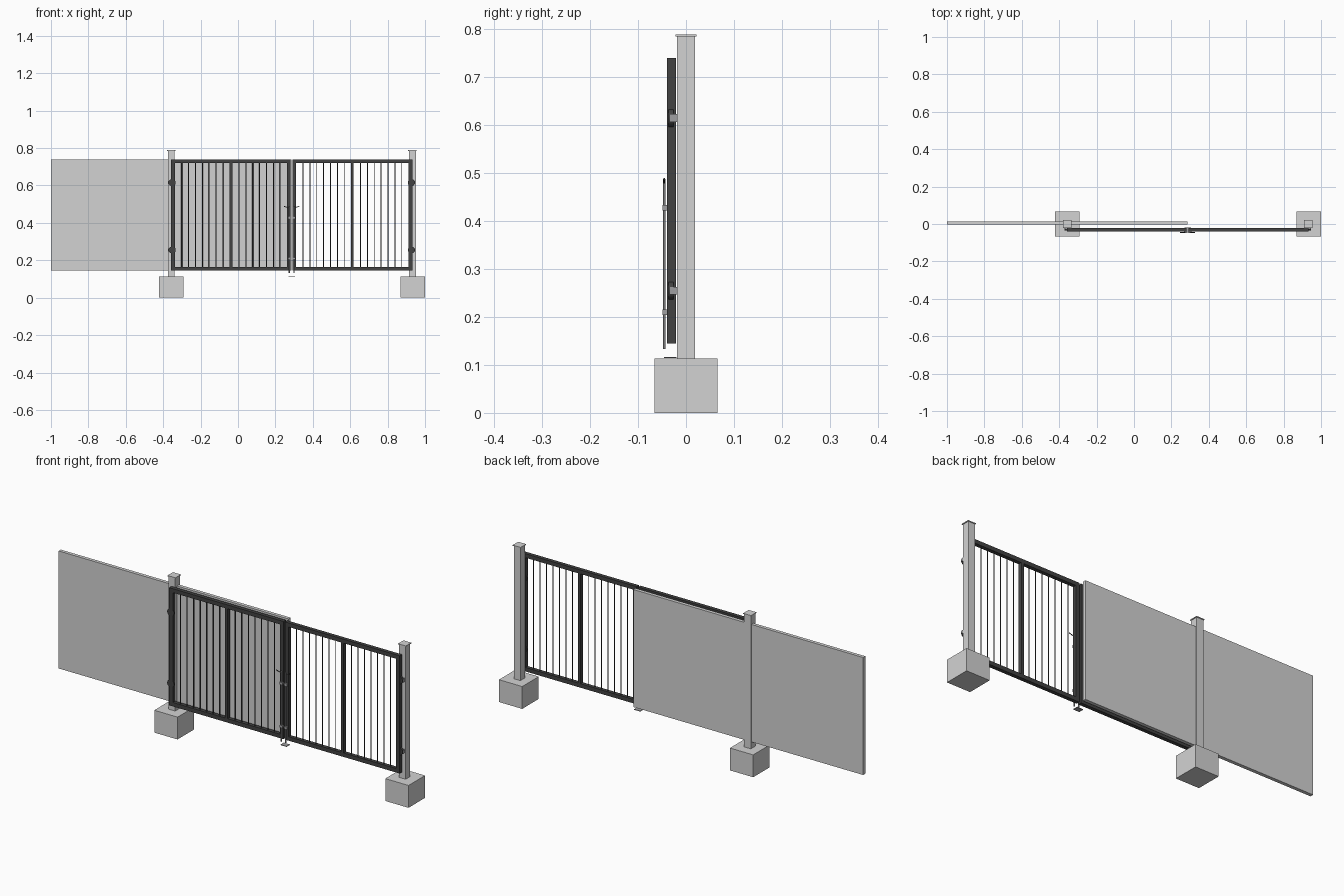
import bpy
import bmesh
from mathutils import Matrix, Vector

if "Cube" in bpy.data.objects:
    bpy.data.objects.remove(bpy.data.objects["Cube"], do_unlink=True)


def material(name, rgb):
    mat = bpy.data.materials.new(name)
    mat.use_nodes = True
    mat.diffuse_color = (*rgb, 1)
    mat.node_tree.nodes["Principled BSDF"].inputs["Base Color"].default_value = (*rgb, 1)
    return mat


GREY = material("pale grey", (0.65, 0.65, 0.65))
DARK = material("dark steel", (0.055, 0.055, 0.055))
STEEL = material("bolt steel", (0.35, 0.35, 0.36))


def finish(name, bm, mat):
    mesh = bpy.data.meshes.new(name)
    bm.to_mesh(mesh)
    bm.free()
    mesh.materials.append(mat)
    obj = bpy.data.objects.new(name, mesh)
    bpy.context.collection.objects.link(obj)
    return obj


def add_box(bm, x, y, z):
    """Box spanning the (min, max) pairs."""
    size = Matrix.Diagonal((x[1] - x[0], y[1] - y[0], z[1] - z[0], 1))
    centre = Vector((sum(x) / 2, sum(y) / 2, sum(z) / 2))
    bmesh.ops.create_cube(bm, size=1, matrix=Matrix.Translation(centre) @ size)


def box(name, mat, x, y, z):
    bm = bmesh.new()
    add_box(bm, x, y, z)
    return finish(name, bm, mat)


def around(c, half):
    return (c - half, c + half)


def add_rod(bm, start, end, radius, sides=12):
    a, b = Vector(start), Vector(end)
    turn = (b - a).to_track_quat('Z', 'Y').to_matrix().to_4x4()
    bmesh.ops.create_cone(bm, cap_ends=True, segments=sides, radius1=radius, radius2=radius,
                          depth=(b - a).length, matrix=Matrix.Translation((a + b) / 2) @ turn)


def smooth(obj):
    for o in bpy.context.selected_objects:
        o.select_set(False)
    obj.select_set(True)
    bpy.context.view_layer.objects.active = obj
    bpy.ops.object.shade_smooth_by_angle()


LOW, HIGH, TUBE, GATE_Y = 0.145, 0.74, 0.02, -0.03
DEPTH = around(GATE_Y, 0.0095)

# Backing panel
box("backing_panel", GREY, (-1, 0.285), (-0.004, 0.0135), (0.146, 0.74))

# Posts with caps, on concrete footings
for side, x, foot_x in (("right", -0.357, -0.357), ("left", 0.932, 0.935)):
    box(side + "_footing", GREY, around(foot_x, 0.065), around(0, 0.066), (0, 0.113))
    box(side + "_post", GREY, around(x, 0.0185), around(0, 0.0185), (0.113, 0.785))
    box(side + "_post_cap", GREY, around(x, 0.022), around(0, 0.022), (0.785, 0.789))

# Gate leaves: frame, middle stile and vertical bars
for side, x0, x1, bar in (("right", -0.357, 0.282, 0.003), ("left", 0.291, 0.932, 0.0023)):
    middle = (x0 + x1) / 2
    bm = bmesh.new()
    for x in (x0 + TUBE / 2, x1 - TUBE / 2):
        add_box(bm, around(x, TUBE / 2), DEPTH, (LOW, HIGH))
    add_box(bm, around(middle, 0.007), DEPTH, (LOW + TUBE, HIGH - TUBE))
    for z in (LOW + TUBE / 2, HIGH - TUBE / 2):
        add_box(bm, (x0 + TUBE, x1 - TUBE), DEPTH, around(z, TUBE / 2))
    finish(side + "_leaf_frame", bm, DARK)

    bm = bmesh.new()
    for start, end in ((x0 + TUBE, middle - 0.007), (middle + 0.007, x1 - TUBE)):
        for i in range(1, 8):
            x = start + (end - start) * i / 8
            add_rod(bm, (x, GATE_Y, LOW + TUBE), (x, GATE_Y, HIGH - TUBE), bar, 8)
    smooth(finish(side + "_leaf_bars", bm, DARK))

# Hinges: round plate set in the outer stile, with a block beside the post
for side, x, out in (("right", -0.352, -1), ("left", 0.927, 1)):
    plates, blocks = bmesh.new(), bmesh.new()
    for z in (0.255, 0.615):
        add_rod(plates, (x, -0.036, z), (x, -0.026, z), 0.019, 24)
        add_box(blocks, around(x + out * 0.012, 0.008), (-0.033, -0.0185), around(z, 0.008))
    smooth(finish(side + "_hinge_plates", plates, DARK))
    finish(side + "_hinge_blocks", blocks, STEEL)

# Drop bolts with bent handles, held by guides
for side, x, out in (("right", 0.274, -1), ("left", 0.299, 1)):
    bm = bmesh.new()
    y = -0.0455
    add_rod(bm, (x, y, 0.133), (x, y, 0.488), 0.0028)
    smooth(finish(side + "_drop_bolt", bm, STEEL))
    bm = bmesh.new()
    add_rod(bm, (x, y, 0.48), (x + out * 0.028, y, 0.488), 0.002)
    smooth(finish(side + "_bolt_handle", bm, DARK))
    bm = bmesh.new()
    for z in (0.21, 0.428):
        add_box(bm, around(x, 0.008), (-0.049, -0.0395), around(z, 0.006))
    finish(side + "_bolt_guides", bm, STEEL)

# Ground plate that receives the bolts
box("ground_plate", STEEL, around(0.287, 0.017), around(-0.033, 0.013), (0.114, 0.117))
